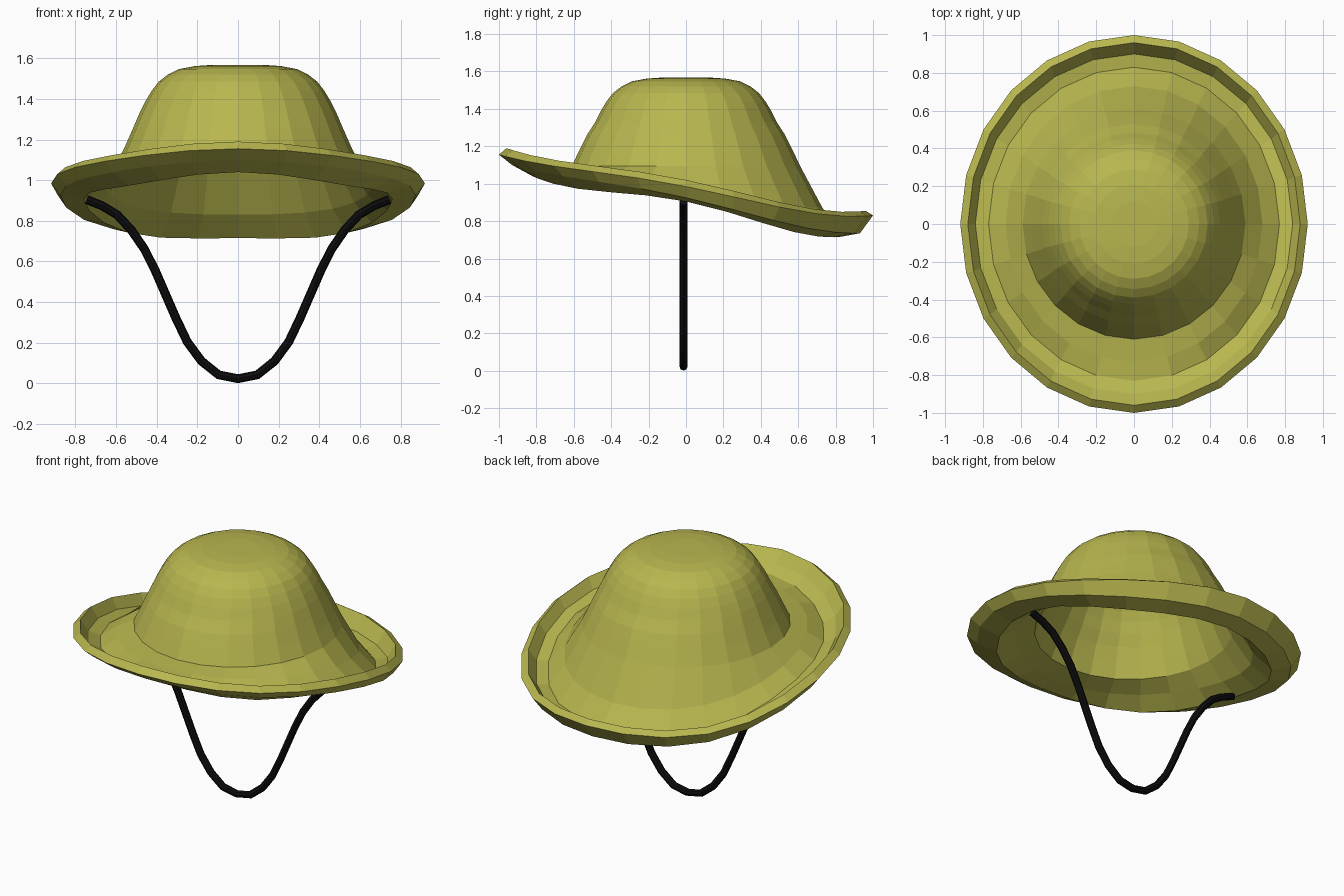
import bpy, bmesh, math

if "Cube" in bpy.data.objects:
    bpy.data.objects.remove(bpy.data.objects["Cube"])

SEG = 24


def material(name, col):
    m = bpy.data.materials.new(name)
    m.diffuse_color = (*col, 1)
    m.use_nodes = True
    m.node_tree.nodes["Principled BSDF"].inputs["Base Color"].default_value = m.diffuse_color
    return m


olive = material("olive yellow", (0.48, 0.47, 0.078))
black = material("black", (0.004, 0.004, 0.004))


def blend(vals, s):
    """Smooth curve through heights given at s = -1, -.5, 0, .5, 1 (front to back)."""
    nodes = (-1, -0.5, 0, 0.5, 1)
    total = 0
    for i, a in enumerate(nodes):
        w = vals[i]
        for j, b in enumerate(nodes):
            if i != j:
                w *= (s - b) / (a - b)
        total += w
    return total


# Rings of the hat: x radius, y radius, heights from front to back
def flat(r, z, ry=None):
    return (r, ry or r, (z,) * 5)


crown = [flat(0.12, 1.568), flat(0.21, 1.562), flat(0.29, 1.547), flat(0.345, 1.52),
         flat(0.39, 1.485), flat(0.425, 1.44), flat(0.455, 1.39), flat(0.485, 1.33),
         flat(0.515, 1.26, 0.53), flat(0.55, 1.18, 0.57), flat(0.59, 1.095, 0.61)]
brim = [(0.68, 0.73, (1.085, 1.055, 1.005, 0.93, 0.87)),
        (0.77, 0.83, (1.085, 0.995, 0.945, 0.83, 0.76)),
        (0.84, 0.90, (1.125, 1.025, 0.955, 0.84, 0.765)),
        (0.88, 0.96, (1.19, 1.095, 1.02, 0.905, 0.855)),
        (0.92, 1.00, (1.155, 1.065, 0.985, 0.875, 0.83)),
        (0.875, 0.93, (1.10, 1.01, 0.925, 0.805, 0.735)),
        (0.76, 0.82, (1.04, 0.955, 0.905, 0.79, 0.715)),
        (0.66, 0.71, (1.045, 1.015, 0.965, 0.89, 0.83))]
# Lining: the crown again, slightly smaller, from the bottom up
lining = [(rx - 0.03, ry - 0.03, tuple(v - 0.03 for v in z))
          for rx, ry, z in reversed(crown)]

bm = bmesh.new()
rings = []
for rx, ry, z in crown + brim + lining:
    ring = []
    for k in range(SEG):
        a = 2 * math.pi * k / SEG
        ring.append(bm.verts.new((rx * math.cos(a), ry * math.sin(a),
                                  blend(z, math.sin(a)))))
    rings.append(ring)
for a, b in zip(rings, rings[1:]):
    for k in range(SEG):
        n = (k + 1) % SEG
        bm.faces.new((a[k], b[k], b[n], a[n]))
bm.faces.new(rings[0])
bm.faces.new(rings[-1])
bmesh.ops.recalc_face_normals(bm, faces=bm.faces)
me = bpy.data.meshes.new("hat")
bm.to_mesh(me)
bm.free()
me.materials.append(olive)
hat = bpy.data.objects.new("hat", me)
bpy.context.collection.objects.link(hat)

# Chin strap: mirrored path hanging from both sides of the brim
half = [(0.745, 0.905), (0.67, 0.875), (0.595, 0.83), (0.525, 0.755), (0.46, 0.66),
        (0.405, 0.55), (0.355, 0.435), (0.305, 0.32), (0.25, 0.205), (0.18, 0.11),
        (0.095, 0.042)]
path = [(-x, z) for x, z in half] + [(0, 0.023)] + [(x, z) for x, z in reversed(half)]
cu = bpy.data.curves.new("chin_strap", 'CURVE')
cu.dimensions = '3D'
cu.bevel_depth = 0.022
cu.bevel_resolution = 2
cu.use_fill_caps = True
sp = cu.splines.new('POLY')
sp.points.add(len(path) - 1)
for p, (x, z) in zip(sp.points, path):
    p.co = (x, -0.013, z, 1)
cu.materials.append(black)
strap = bpy.data.objects.new("chin_strap", cu)
bpy.context.collection.objects.link(strap)
sp.use_smooth = False
